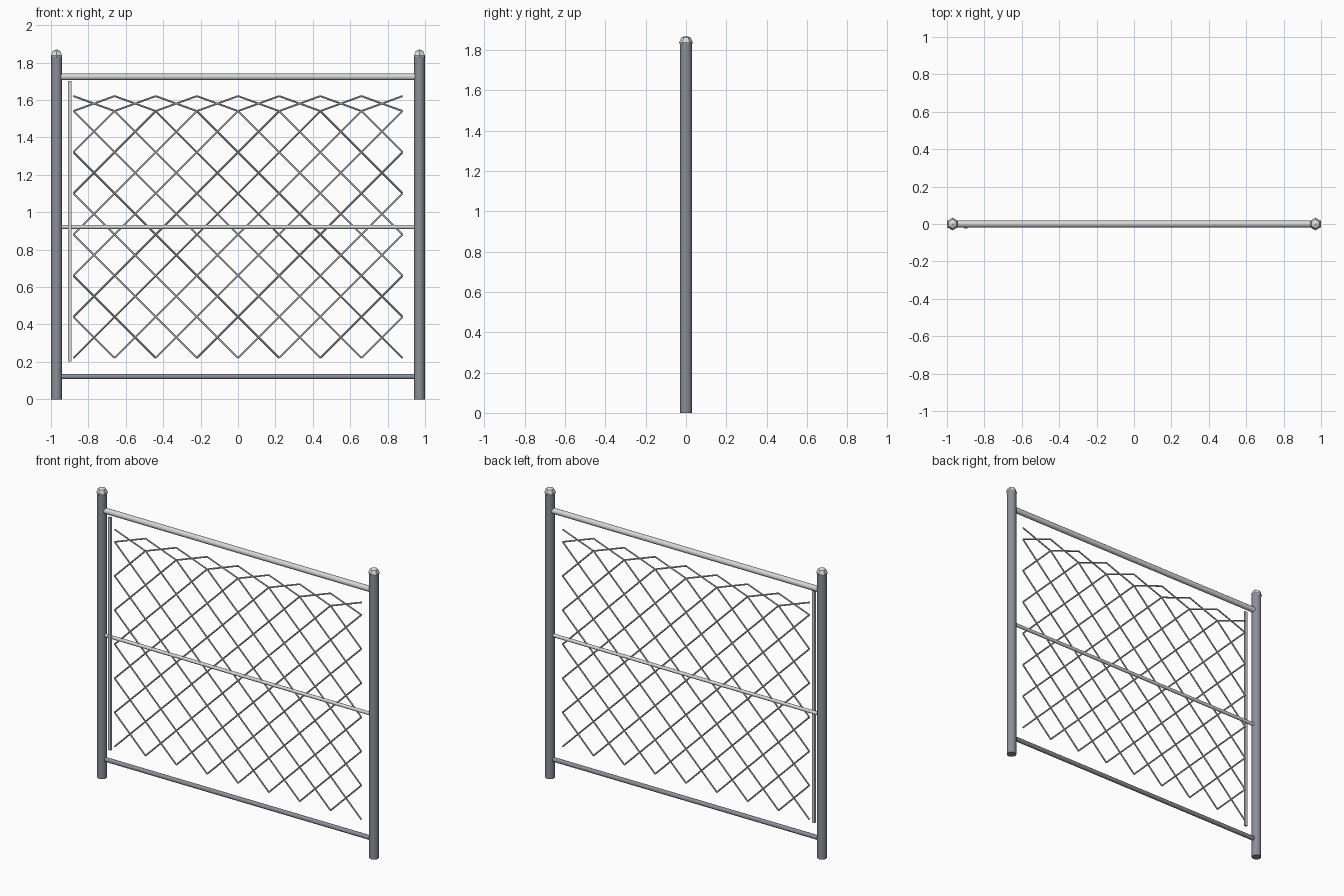
import bpy
import bmesh
from math import radians
from mathutils import Vector, Matrix

cube = bpy.data.objects.get("Cube")
if cube:
    bpy.data.objects.remove(cube, do_unlink=True)


def material(name, r, g, b):
    m = bpy.data.materials.new(name)
    m.use_nodes = True
    m.diffuse_color = (r, g, b, 1)
    m.node_tree.nodes["Principled BSDF"].inputs["Base Color"].default_value = (r, g, b, 1)
    return m


dark_steel = material("dark steel", 0.26, 0.28, 0.31)
light_steel = material("light steel", 0.66, 0.68, 0.68)
cap_steel = material("cap steel", 0.72, 0.75, 0.75)
wire_grey = material("wire grey", 0.60, 0.62, 0.62)


def add_rod(bm, a, b, radius, sides):
    """Round bar from a to b."""
    a, b = Vector(a), Vector(b)
    turn = (b - a).to_track_quat("Z", "Y").to_matrix().to_4x4()
    bmesh.ops.create_cone(bm, cap_ends=True, segments=sides, radius1=radius,
                          radius2=radius, depth=(b - a).length,
                          matrix=Matrix.Translation((a + b) / 2) @ turn)


def finish(bm, name, mat, smooth=False):
    mesh = bpy.data.meshes.new(name)
    bm.to_mesh(mesh)
    bm.free()
    mesh.materials.append(mat)
    obj = bpy.data.objects.new(name, mesh)
    bpy.context.collection.objects.link(obj)
    if smooth:
        bpy.ops.object.select_all(action="DESELECT")
        obj.select_set(True)
        bpy.context.view_layer.objects.active = obj
        bpy.ops.object.shade_smooth_by_angle(angle=radians(40))


def rod(name, a, b, radius, mat, sides=12):
    bm = bmesh.new()
    add_rod(bm, a, b, radius, sides)
    finish(bm, name, mat, True)


# Posts with faceted caps
POST_X = 0.97
for side, x in (("right", -POST_X), ("left", POST_X)):
    rod(side + "_post", (x, 0, 0), (x, 0, 1.84), 0.029, dark_steel, 16)
    bm = bmesh.new()
    bmesh.ops.create_uvsphere(bm, u_segments=6, v_segments=4, radius=0.034,
                              matrix=Matrix.Translation((x, 0, 1.837)))
    finish(bm, side + "_post_cap", cap_steel)

# Horizontal rails between the posts
for name, z, radius, mat in (("top_rail", 1.724, 0.018, light_steel),
                             ("middle_rail", 0.921, 0.011, light_steel),
                             ("bottom_rail", 0.121, 0.014, dark_steel)):
    rod(name, (-POST_X, 0, z), (POST_X, 0, z), radius, mat)

# Flat tension bar beside the right post
bm = bmesh.new()
bmesh.ops.create_cube(bm, size=1, matrix=Matrix.Translation((-0.9, -0.018, 0.951))
                      @ Matrix.Diagonal((0.018, 0.012, 1.5, 1)))
finish(bm, "tension_bar", light_steel)

# Diamond mesh: crossed wires in every cell, with a squat top row
STEP = 0.22
TOP = 1.621
bm = bmesh.new()
for row in range(7):
    low = 0.221 + row * STEP
    high = min(low + STEP, TOP)
    for col in range(8):
        x = (col - 4) * STEP
        add_rod(bm, (x, 0, low), (x + STEP, 0, high), 0.005, 6)
        add_rod(bm, (x, 0, high), (x + STEP, 0, low), 0.005, 6)
finish(bm, "wire_mesh", wire_grey)
